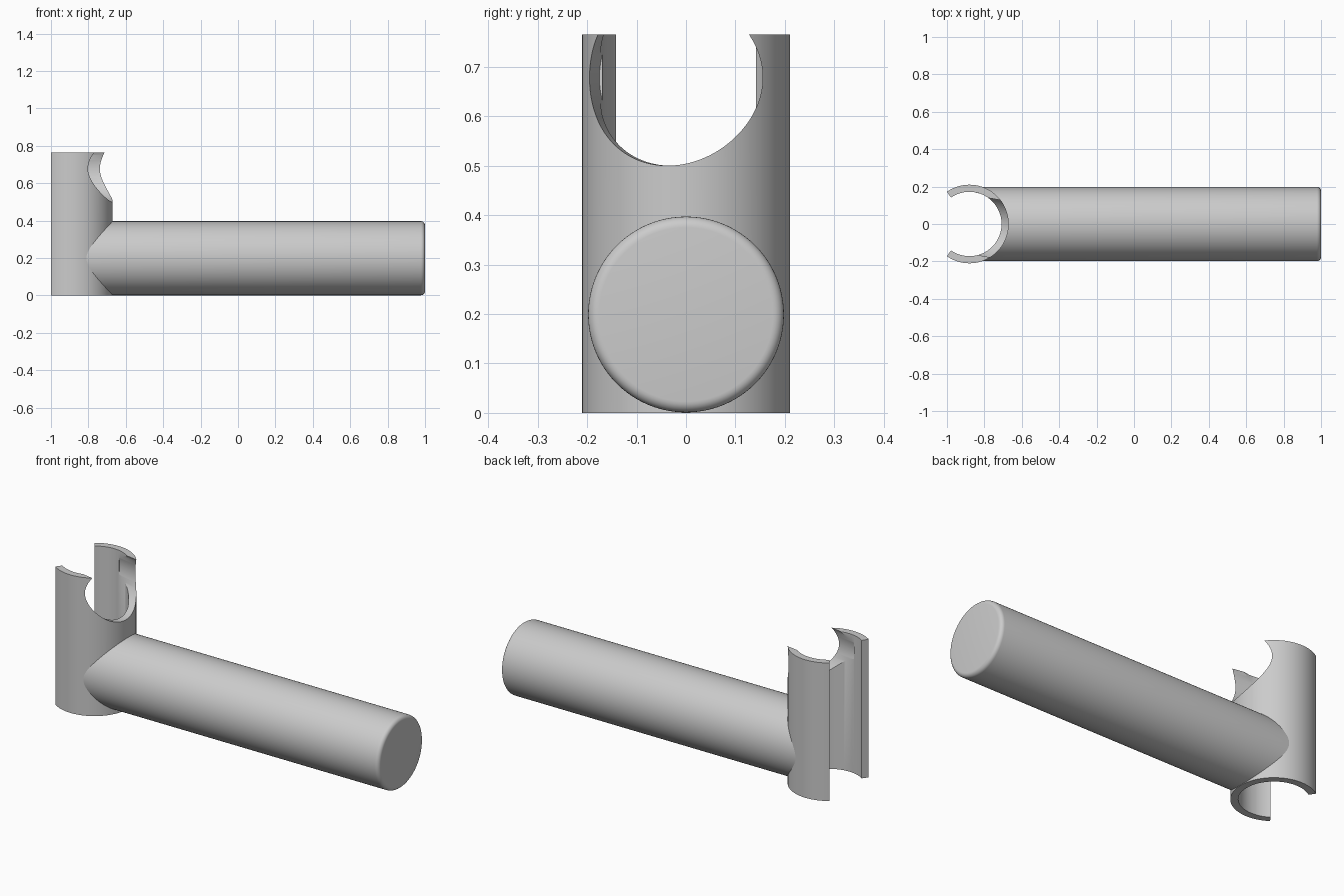
import bpy
import bmesh
from math import radians, asin, sin, cos, sqrt, pi
from mathutils import Matrix

if "Cube" in bpy.data.objects:
    bpy.data.objects.remove(bpy.data.objects["Cube"], do_unlink=True)

AXIS_X = -0.88                      # centre line of the upright clip
HEIGHT = 0.765
OUTER, BORE = 0.21, 0.172           # clip radii
NOTCH, NOTCH_Z = 0.178, 0.678       # side notch radius and centre height
TURN = radians(-10.3)               # heading of the side notch
MOUTH = radians(124.85)             # half angle where the clip ends
LEDGE = 0.046                       # half height of the step inside the notch
STEPS = 32

grey = bpy.data.materials.new("plain grey")
grey.use_nodes = True
colour = (0.6, 0.6, 0.6, 1)
grey.diffuse_color = colour
grey.node_tree.nodes["Principled BSDF"].inputs["Base Color"].default_value = colour


def finish(name, bm):
    mesh = bpy.data.meshes.new(name)
    bm.to_mesh(mesh)
    bm.free()
    mesh.materials.append(grey)
    obj = bpy.data.objects.new(name, mesh)
    bpy.context.collection.objects.link(obj)
    bpy.ops.object.select_all(action='DESELECT')
    obj.select_set(True)
    bpy.context.view_layer.objects.active = obj
    bpy.ops.object.shade_smooth_by_angle(angle=radians(30))


def polar(radius, angle, z):
    return (AXIS_X + radius * cos(angle + TURN), radius * sin(angle + TURN), z)


def wall_pair(side, outer_angle, inner_angle, z, inner_radius=BORE):
    """Matching points on the outside and the inside of the clip wall."""
    return (polar(OUTER, side * outer_angle, z),
            polar(inner_radius, side * inner_angle, z))


def add_strip(bm, columns, close_end=False):
    """Thick wall from columns of point pairs, closed along its lower and upper edges."""
    def quad(*points):
        bm.faces.new([bm.verts.new(p) for p in points])

    for a, b in zip(columns, columns[1:]):
        for k in range(len(a) - 1):
            for skin in (0, 1):
                quad(a[k][skin], b[k][skin], b[k + 1][skin], a[k + 1][skin])
        for k in (0, -1):
            quad(a[k][0], b[k][0], b[k][1], a[k][1])
    if close_end:
        end = columns[-1]
        for low, high in zip(end, end[1:]):
            quad(low[0], high[0], high[1], low[1])


def notch_column(side, phi, upper):
    """Wall column that meets the notch rim at angle phi from its lowest point."""
    across = NOTCH * sin(phi)
    rim_z = NOTCH_Z - NOTCH * cos(phi)
    angles = asin(across / OUTER), asin(min(across / BORE, 1))
    rim = wall_pair(side, *angles, rim_z, max(BORE, across))
    if upper:
        return [rim, wall_pair(side, *angles, max(rim_z, NOTCH_Z + LEDGE)),
                wall_pair(side, *angles, HEIGHT)] if rim_z < NOTCH_Z + LEDGE else \
               [rim, rim, wall_pair(side, *angles, HEIGHT)]
    if rim_z > NOTCH_Z - LEDGE:
        middle = wall_pair(side, *angles, NOTCH_Z - LEDGE)
    else:
        middle = rim
    return [wall_pair(side, *angles, 0), middle, rim]


# Upright C-shaped clip with a round side notch open at the top
bm = bmesh.new()
phi_top = pi - asin(sqrt(NOTCH ** 2 - (HEIGHT - NOTCH_Z) ** 2) / NOTCH)
levels = [0, NOTCH_Z - LEDGE, NOTCH_Z, NOTCH_Z + LEDGE, HEIGHT]
for side in (1, -1):
    # wall below the notch, then the horn above it
    add_strip(bm, [notch_column(side, pi / 2 * i / STEPS, False)
                   for i in range(STEPS + 1)])
    add_strip(bm, [notch_column(side, pi / 2 + (phi_top - pi / 2) * i / STEPS, True)
                   for i in range(STEPS + 1)])
    # full-height wall round to the mouth, starting with the step inside
    end = MOUTH - side * TURN
    first = asin(NOTCH / OUTER)
    step = [wall_pair(side, first, pi / 2, z, NOTCH if z == NOTCH_Z else BORE)
            for z in levels]
    rest = [[wall_pair(side, first + (end - first) * i / STEPS,
                       pi / 2 + (end - pi / 2) * i / STEPS, z) for z in levels]
            for i in range(STEPS + 1)]
    for a, b in zip(step[1:-1], rest[0][1:-1]):
        if a != b:
            k = step.index(a)
            for n in (k - 1, k + 1):
                bm.faces.new([bm.verts.new(p) for p in (a[1], b[1], step[n][1])])
    add_strip(bm, rest, close_end=True)
bmesh.ops.remove_doubles(bm, verts=bm.verts, dist=1e-5)
bmesh.ops.recalc_face_normals(bm, faces=bm.faces)
finish("clip", bm)

# Round handle with a softened far rim
bm = bmesh.new()
bmesh.ops.create_cone(bm, cap_ends=True, segments=96, radius1=0.198,
                      radius2=0.198, depth=1)
rim = [e for e in bm.edges if all(v.co.z > 0 for v in e.verts)]
bmesh.ops.bevel(bm, geom=rim, offset=0.022, segments=6, profile=0.5,
                affect='EDGES')
bm.transform(Matrix.Translation((0.5, 0, 0.199)) @ Matrix.Rotation(pi / 2, 4, 'Y'))
# near end follows the curve of the clip
near = [v for v in bm.verts if v.co.x < 0.001]
for v in near:
    v.co.x = AXIS_X + sqrt((OUTER - 0.001) ** 2 - v.co.y ** 2)
bmesh.ops.delete(bm, geom=[f for f in bm.faces if all(v in near for v in f.verts)],
                 context='FACES_ONLY')
finish("handle", bm)
